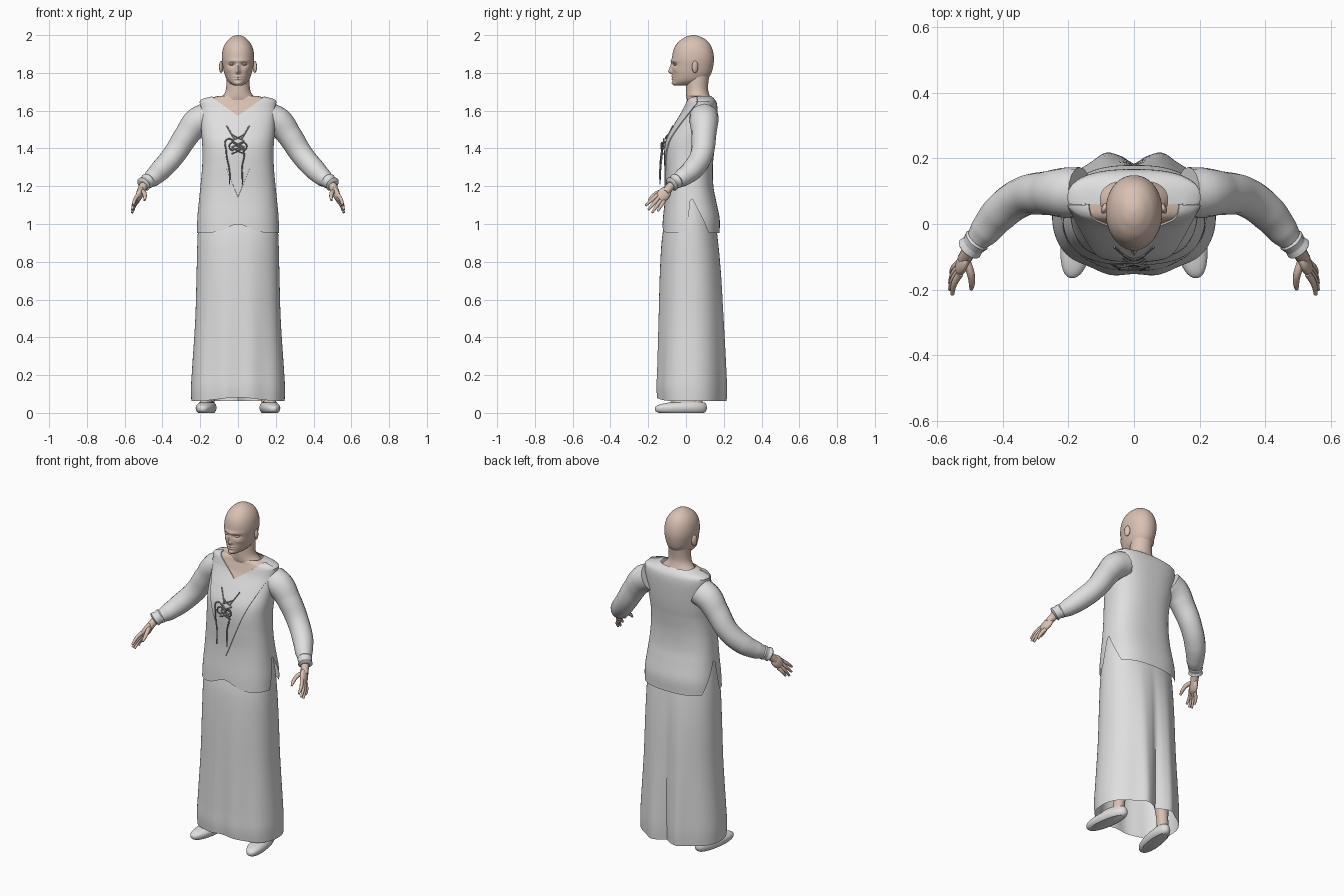
import bpy, bmesh, math
from mathutils import Vector, Matrix

if "Cube" in bpy.data.objects:
    bpy.data.objects.remove(bpy.data.objects["Cube"])


def material(name, r, g, b):
    m = bpy.data.materials.new(name)
    m.diffuse_color = (r, g, b, 1)
    m.use_nodes = True
    m.node_tree.nodes["Principled BSDF"].inputs["Base Color"].default_value = m.diffuse_color
    return m


CLOTH = material("pale_cloth", .74, .74, .74)
SKIN = material("skin", .70, .53, .45)
CORD = material("grey_cord", .38, .38, .38)


def finish(name, bm, mats, mirror=False, angle=40):
    bmesh.ops.recalc_face_normals(bm, faces=bm.faces)
    me = bpy.data.meshes.new(name)
    bm.to_mesh(me)
    bm.free()
    for m in mats:
        me.materials.append(m)
    me.shade_smooth()
    me.set_sharp_from_angle(angle=math.radians(angle))
    ob = bpy.data.objects.new(name, me)
    bpy.context.collection.objects.link(ob)
    if mirror:
        ob.modifiers.new("mirror", 'MIRROR').use_mirror_merge = False
    return ob


def sample(table, z):
    """Smooth interpolation of (z, half width, front y, back y) rows."""
    z = min(max(z, table[0][0]), table[-1][0])
    i = max(k for k in range(len(table) - 1) if table[k][0] <= z)
    a, b = table[i], table[i + 1]
    p, q = table[max(i - 1, 0)], table[min(i + 2, len(table) - 1)]
    h = b[0] - a[0]
    t = (z - a[0]) / h
    out = []
    for k in (1, 2, 3):
        ma = (b[k] - p[k]) / (b[0] - p[0]) * h
        mb = (q[k] - a[k]) / (q[0] - a[0]) * h
        out.append((2*t**3 - 3*t*t + 1) * a[k] + (t**3 - 2*t*t + t) * ma
                   + (3*t*t - 2*t**3) * b[k] + (t**3 - t*t) * mb)
    return out


def point(table, ang, z, n):
    w, yf, yb = sample(table, z)
    c, s = math.cos(ang), math.sin(ang)
    x = w * math.copysign(abs(c) ** (2 / n), c)
    y = (yf + yb) / 2 + (yb - yf) / 2 * math.copysign(abs(s) ** (2 / n), s)
    return Vector((x, y, z))


def loft(table, rows, segs=64, n=2.0, mod=None, hem=None, hem_top=0, caps=(0, 0)):
    """Stack of rounded rings; hem(co) gives a shaped lower border."""
    bm = bmesh.new()
    rings = []
    lo, hi = table[0][0], table[-1][0]
    for i in range(rows + 1):
        ring = []
        for j in range(segs):
            ang = 2 * math.pi * j / segs
            z = lo + (hi - lo) * i / rows
            if hem and z < hem_top:
                edge = hem(point(table, ang, lo, n))
                z = edge + (hem_top - edge) * (z - lo) / (hem_top - lo)
            co = point(table, ang, z, n)
            ring.append(bm.verts.new(mod(co) if mod else co))
        rings.append(ring)
    for a, b in zip(rings, rings[1:]):
        for j in range(segs):
            k = (j + 1) % segs
            bm.faces.new((a[j], a[k], b[k], b[j]))
    for flag, ring in zip(caps, (rings[0], rings[-1])):
        if flag:
            bm.faces.new(ring)
    return bm


def tube(name, pts, mat, mirror=False, res=6):
    """Swept round tube through (x, y, z, radius) points."""
    cu = bpy.data.curves.new(name, 'CURVE')
    cu.dimensions = '3D'
    cu.bevel_depth, cu.bevel_resolution, cu.resolution_u = 1, res, 8
    cu.use_fill_caps = True
    sp = cu.splines.new('BEZIER')
    sp.bezier_points.add(len(pts) - 1)
    for bp, p in zip(sp.bezier_points, pts):
        bp.co, bp.radius = p[:3], p[3]
        bp.handle_left_type = bp.handle_right_type = 'AUTO'
    tmp = bpy.data.objects.new(name + "_path", cu)
    bpy.context.collection.objects.link(tmp)
    dg = bpy.context.evaluated_depsgraph_get()
    me = bpy.data.meshes.new_from_object(tmp.evaluated_get(dg))
    bm = bmesh.new()
    bm.from_mesh(me)
    for f in bm.faces:
        f.material_index = 0
    bpy.data.objects.remove(tmp)
    return finish(name, bm, [mat], mirror)


def ellipsoid(name, centre, axes, radii, mat, mirror=True):
    bm = bmesh.new()
    rot = Matrix(axes).transposed().to_4x4()
    mtx = Matrix.Translation(centre) @ rot @ Matrix.Diagonal((*radii, 1))
    bmesh.ops.create_uvsphere(bm, u_segments=20, v_segments=12, radius=1, matrix=mtx)
    return finish(name, bm, [mat], mirror)


XYZ = ((1, 0, 0), (0, 1, 0), (0, 0, 1))


def bump(x, z, cx, cz, sx, sz):
    return math.exp(-((x - cx) / sx) ** 2 - ((z - cz) / sz) ** 2)


# Head with a softly modelled face
def face(co):
    x, y, z = abs(co.x), co.y, co.z
    if y < 0:
        co.y -= (.020 * bump(x, z, 0, 1.806, .011, .012) + .013 * bump(x, z, 0, 1.828, .009, .02)
                 + .006 * bump(x, z, 0, 1.864, .05, .010) - .011 * bump(x, z, .033, 1.845, .018, .010)
                 + .007 * bump(x, z, 0, 1.781, .020, .005) + .007 * bump(x, z, 0, 1.768, .018, .005)
                 + .006 * bump(x, z, 0, 1.745, .018, .010) + .004 * bump(x, z, .045, 1.815, .016, .014))
    return co


HEAD = [(1.733, .022, -.062, .03), (1.742, .038, -.069, .07), (1.76, .056, -.070, .105),
        (1.79, .070, -.071, .130), (1.83, .080, -.073, .143), (1.88, .086, -.074, .148),
        (1.93, .079, -.063, .138), (1.965, .061, -.039, .117), (1.988, .036, -.006, .085),
        (1.996, .020, .015, .063), (2.0, .003, .034, .044)]
finish("head", loft(HEAD, 90, 96, 2.1, face, caps=(1, 1)), [SKIN], angle=60)
NECK = [(1.62, .12, .02, .14), (1.66, .100, .004, .133), (1.69, .072, 0, .122),
        (1.72, .063, 0, .116), (1.80, .060, .0, .125)]
finish("neck", loft(NECK, 14, 40), [SKIN])
ellipsoid("eye", (.033, -.055, 1.845), XYZ, (.014, .013, .007), SKIN)
ellipsoid("ear", (.089, .048, 1.832), ((.9, .4, 0), (-.4, .9, 0), (0, 0, 1)),
          (.010, .018, .032), SKIN)


# Long skirt with a pleat at the back
def pleats(co):
    low = min(max((1.0 - co.z) / .9, 0), 1)
    if co.y > .05:
        co.y += low * (.022 * math.exp(-((abs(co.x) - .085) / .04) ** 2)
                       - .022 * math.exp(-(co.x / .022) ** 2))
    else:
        co.y += low * .004 * math.cos(co.x * 45)
    return co


def skirt_hem(co):
    return .062 + .02 * math.exp(-(co.x / .13) ** 2) * (co.y < 0)


SKIRT = [(.062, .247, -.150, .200), (.13, .249, -.156, .203), (.22, .244, -.153, .202),
         (.5, .226, -.146, .194), (.75, .219, -.139, .184), (.93, .214, -.127, .168),
         (1.05, .205, -.105, .150), (1.19, .185, -.09, .125)]
finish("skirt", loft(SKIRT, 40, 128, 2.25, pleats, skirt_hem, .3), [CLOTH])


# Tunic with side slits, shaped hem, laced front panel and open neckline
def tunic_hem(co):
    d = co.y - .03
    slit = max(0, 1 - (d / .09 if d > 0 else -d / .035))
    front = .045 * math.exp(-(co.x / .08) ** 2) * (co.y < 0)
    return .953 + .2 * slit + front


TUNIC = [(.95, .218, -.127, .178), (1.03, .216, -.122, .178), (1.12, .207, -.113, .160),
         (1.2, .199, -.108, .145), (1.3, .190, -.110, .142), (1.39, .188, -.110, .150),
         (1.45, .192, -.098, .158), (1.52, .196, -.062, .164), (1.60, .200, -.015, .167),
         (1.64, .201, .000, .163), (1.656, .196, .006, .155), (1.668, .150, .008, .145),
         (1.678, .102, .012, .133)]
bm = loft(TUNIC, 72, 128, 2.5, None, tunic_hem, 1.2)
VEST, NECKLINE = (1.14, .40), (1.57, 1.35)
for z0, slope in (VEST, NECKLINE):
    for side in (1, -1):
        fs = [f for f in bm.faces if f.calc_center_median().y < .06]
        geom = fs + list({e for f in fs for e in f.edges}) + list({v for f in fs for v in f.verts})
        bmesh.ops.bisect_plane(bm, geom=geom, plane_co=(0, 0, z0), plane_no=(side, 0, -slope))
panel, opening = [], []
for f in bm.faces:
    c = f.calc_center_median()
    if c.y < .06 and abs(c.x) < (c.z - NECKLINE[0]) * NECKLINE[1]:
        f.material_index = 1
        opening.append(f)
    elif c.y < .06 and abs(c.x) < (c.z - VEST[0]) * VEST[1]:
        panel.append(f)
bmesh.ops.recalc_face_normals(bm, faces=bm.faces)
bmesh.ops.inset_region(bm, faces=panel, thickness=.001, depth=.005)
finish("tunic", bm, [CLOTH, SKIN], angle=35)

# Front lacing: crossed cords, bow loops and hanging ends
R = .0035
for s in (1, -1):
    for k in range(3):
        z = 1.37 + .035 * k
        y = -.120 + .010 * k
        tube("lace_cross", [(-.035 * s, y, z, R), (0, y - .008, z + .017, R),
                            (.035 * s, y + .006, z + .035, R)], CORD, res=2)
    tube("lace_top", [(.02 * s, -.105, 1.45, R), (.06 * s, -.070, 1.52, R)], CORD, res=2)
    tube("bow_loop", [(0, -.122, 1.41, R), (.035 * s, -.130, 1.43, R),
                      (.04 * s, -.130, 1.395, R), (0, -.124, 1.40, R)], CORD, res=2)
tube("left_lace_end", [(0, -.12, 1.41, R), (-.055, -.118, 1.45, R), (-.062, -.125, 1.38, R),
                       (-.045, -.135, 1.28, R), (-.045, -.138, 1.21, R)], CORD, res=2)
tube("right_lace_end", [(0, -.12, 1.41, R), (.028, -.128, 1.39, R), (.022, -.138, 1.30, R),
                        (.024, -.138, 1.21, R)], CORD, res=2)

# Sleeves and gathered cuffs
tube("sleeve", [(.165, .095, 1.565, .078), (.215, .095, 1.54, .076), (.268, .094, 1.475, .066),
                (.340, .082, 1.365, .060), (.405, .036, 1.29, .057), (.452, -.020, 1.245, .048),
                (.485, -.060, 1.222, .033)], CLOTH, True)
tube("cuff", [(.468, -.038, 1.236, .030), (.478, -.050, 1.228, .041), (.490, -.064, 1.219, .036),
              (.500, -.075, 1.211, .040), (.504, -.080, 1.207, .026)], CLOTH, True)

# Hands
along = Vector((.34, -.61, -.72)).normalized()
across = Vector((0, -.76, .65)).normalized()
across = (across - along * across.dot(along)).normalized()
thick = along.cross(across)
tube("wrist", [(.488, -.060, 1.222, .023), (.505, -.088, 1.192, .022),
               (.517, -.108, 1.168, .021)], SKIN, True)
palm = Vector((.521, -.118, 1.157))
ellipsoid("palm", palm, (along, across, thick), (.048, .034, .018), SKIN)
TIPS = [(.556, -.150, 1.068), (.560, -.180, 1.060), (.560, -.200, 1.075), (.553, -.214, 1.098)]
for i, tip in enumerate(TIPS):
    base = palm + along * .026 + across * (-.023 + .0155 * i)
    mid = base.lerp(Vector(tip), .5) + Vector((.006, 0, 0))
    tube("finger", [(*base, .011), (*mid, .0095), (*tip, .006)], SKIN, True, 3)
tube("thumb", [(.510, -.112, 1.175, .013), (.497, -.150, 1.165, .012),
               (.493, -.178, 1.145, .010), (.495, -.198, 1.125, .006)], SKIN, True, 3)


# Slip-on shoes, turned slightly outwards, with feet and lower legs
def turn_out(co):
    co.x += .165 - .14 * co.y
    return co


SHOE = [(0, .038, -.145, .095), (.008, .045, -.160, .105), (.02, .050, -.165, .110),
        (.034, .050, -.160, .110), (.046, .044, -.135, .106), (.056, .036, -.085, .100)]
finish("shoe", loft(SHOE, 14, 40, 2.2, turn_out, caps=(1, 1)), [CLOTH], True)
ellipsoid("foot", (.168, 0, .052), ((.99, .14, 0), (-.14, .99, 0), (0, 0, 1)),
          (.034, .085, .026), SKIN)
tube("lower_leg", [(.158, .055, .045, .032), (.152, .058, .11, .032), (.140, .055, .26, .048),
                   (.125, .045, .42, .050)], SKIN, True)
